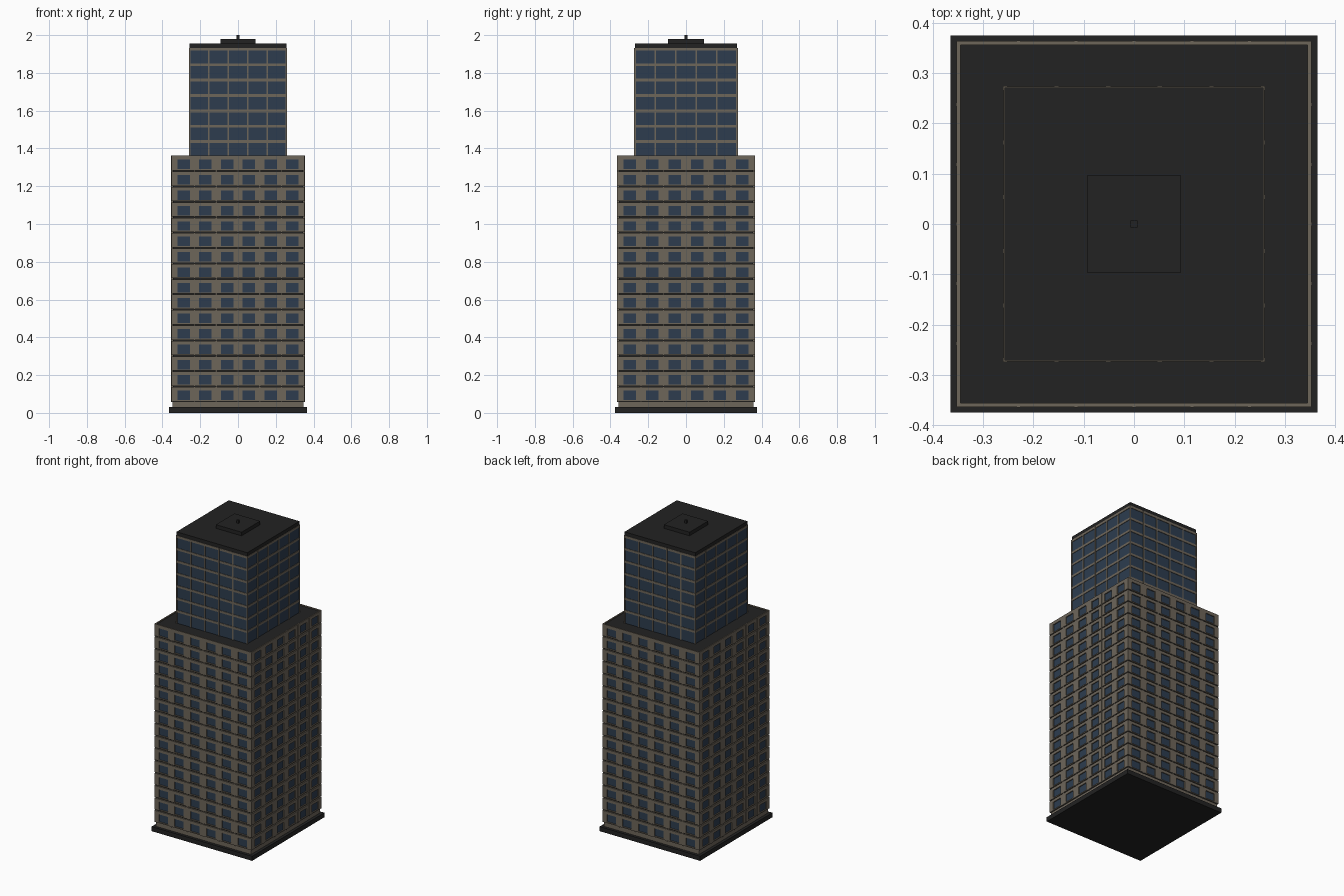
import bpy, bmesh
from mathutils import Matrix

if "Cube" in bpy.data.objects:
    bpy.data.objects.remove(bpy.data.objects["Cube"])

def mat(name, c):
    m = bpy.data.materials.new(name)
    m.diffuse_color = (*c, 1)
    m.use_nodes = True
    m.node_tree.nodes["Principled BSDF"].inputs["Base Color"].default_value = m.diffuse_color
    return m

DARK = mat("dark roof", (0.016, 0.016, 0.016))
STONE = mat("warm concrete", (0.155, 0.132, 0.102))
GLASS = mat("blue glass", (0.026, 0.046, 0.078))

def boxes(name, material, items):
    """One object from boxes given as (x0, x1, y0, y1, z0, z1)."""
    bm = bmesh.new()
    for x0, x1, y0, y1, z0, z1 in items:
        m = Matrix.Translation(((x0 + x1) / 2, (y0 + y1) / 2, (z0 + z1) / 2))
        m = m @ Matrix.Diagonal((x1 - x0, y1 - y0, z1 - z0, 1))
        bmesh.ops.create_cube(bm, size=1, matrix=m)
    me = bpy.data.meshes.new(name)
    bm.to_mesh(me)
    bm.free()
    me.materials.append(material)
    ob = bpy.data.objects.new(name, me)
    bpy.context.collection.objects.link(ob)

def block(name, material, hx, hy, z0, z1):
    boxes(name, material, [(-hx, hx, -hy, hy, z0, z1)])

def around(hx, hy, plan):
    """Place wall pieces on four sides; plan(half_width) gives (u0, u1, d0, d1, z0, z1)."""
    out = []
    for u0, u1, d0, d1, z0, z1 in plan(hx):
        out += [(u0, u1, -hy - d1, -hy - d0, z0, z1), (u0, u1, hy + d0, hy + d1, z0, z1)]
    for u0, u1, d0, d1, z0, z1 in plan(hy):
        out += [(-hx - d1, -hx - d0, u0, u1, z0, z1), (hx + d0, hx + d1, u0, u1, z0, z1)]
    return out

H, Z0, FLOORS = 0.0815, 0.058, 16
TOP = Z0 + FLOORS * H
CX, CY = 0.345, 0.356          # lower core half sizes
UX, UY = 0.256, 0.270          # upper core half sizes
SILL, HEAD, WIN = 0.010, 0.060, 0.033

# base and lower core
block("base_plinth", DARK, 0.365, 0.375, 0, 0.03)
block("foot_band", STONE, 0.346, 0.357, 0.03, Z0)
block("lower_core", DARK, CX, CY, Z0, TOP - 0.006)

# concrete wall panels: rails and piers around each window
def panels(h):
    w = 2 * h / 6
    e = h + 0.007
    out = []
    for f in range(FLOORS):
        z = Z0 + f * H
        out.append((-e, e, 0, 0.008, z + 0.003, z + SILL))
        out.append((-e, e, 0, 0.008, z + HEAD, z + H - (0 if f == FLOORS - 1 else 0.003)))
        for i in range(7):
            c = -h + i * w
            a = -e if i == 0 else c - w / 2 + WIN
            b = e if i == 6 else c + w / 2 - WIN
            out.append((a, b, 0, 0.008, z + SILL, z + HEAD))
    return out
boxes("wall_panels", STONE, around(CX, CY, panels))

# slim joints between the bays
boxes("wall_joints", STONE, around(CX, CY, lambda h: [
    (-h + i * h / 3 - 0.003, -h + i * h / 3 + 0.003, 0, 0.009, Z0, TOP) for i in range(1, 6)]))

# lower window panes
boxes("lower_windows", GLASS, around(CX, CY, lambda h: [
    (-h + (i + 0.5) * h / 3 - WIN, -h + (i + 0.5) * h / 3 + WIN, 0, 0.002,
     Z0 + f * H + SILL, Z0 + f * H + HEAD) for i in range(6) for f in range(FLOORS)]))

# upper glass tower with floor bands and mullions
ROOF = TOP + 7 * H
block("upper_glass", GLASS, UX, UY, TOP - 0.01, ROOF)
boxes("upper_floor_bands", STONE, around(UX, UY, lambda h: [
    (-h - 0.003, h + 0.003, 0, 0.003, TOP + f * H - 0.015, TOP + f * H) for f in range(1, 8)]))
boxes("upper_mullions", STONE, around(UX, UY, lambda h: [
    (max(-h - 0.004, -h + i * h * 0.4 - 0.004), min(h + 0.004, -h + i * h * 0.4 + 0.004),
     0, 0.004, TOP - 0.006, ROOF) for i in range(6)]))

# roof
block("roof_cap", DARK, 0.257, 0.271, ROOF, 1.956)
block("roof_plant_box", DARK, 0.093, 0.096, 1.956, 1.98)
block("roof_mast", DARK, 0.007, 0.007, 1.98, 2.0)
